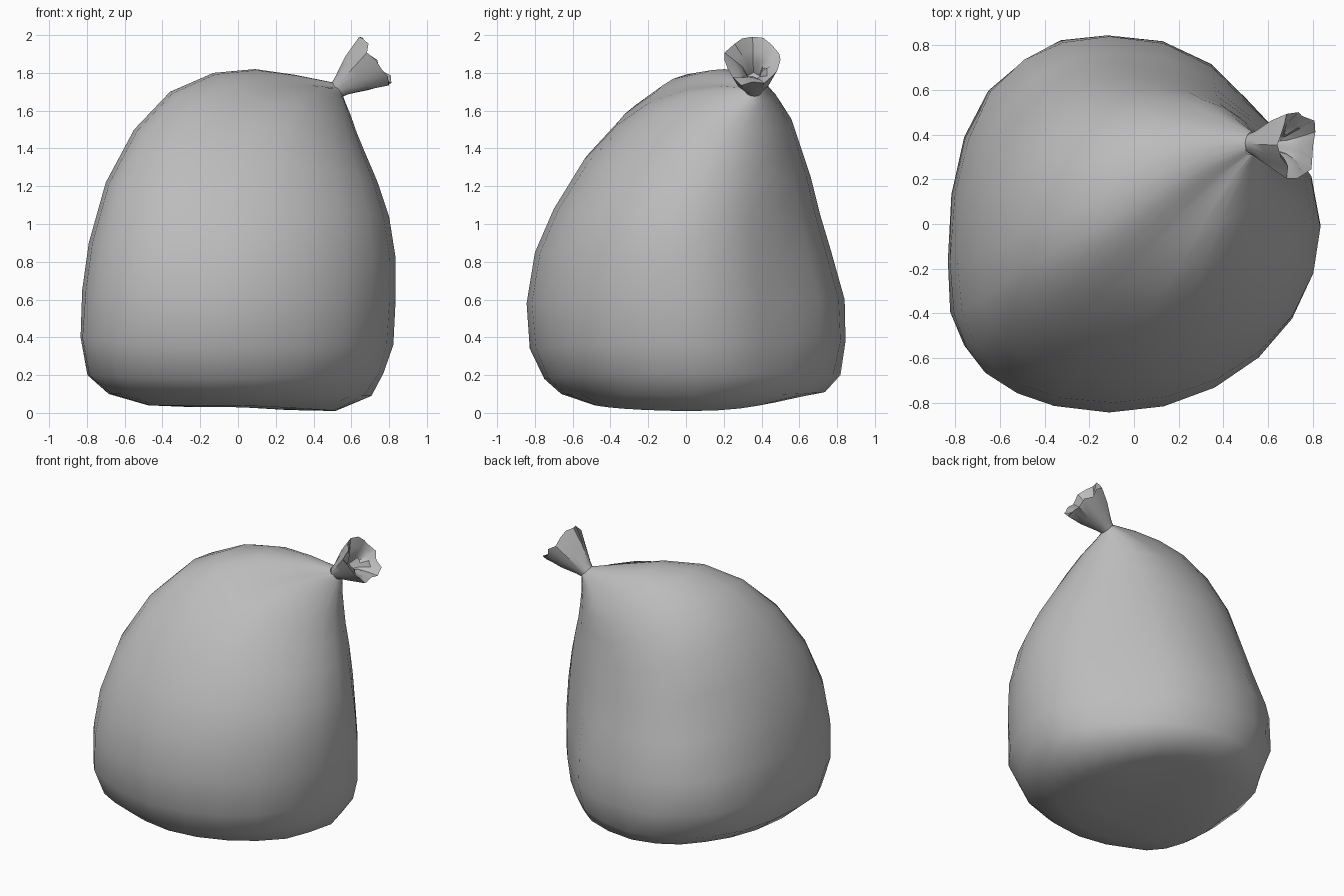
import bpy, bmesh, math, random
from mathutils import Vector

random.seed(4)
SEG = 24
PLEATS = 16

cube = bpy.data.objects.get("Cube")
if cube:
    bpy.data.objects.remove(cube)

grey = bpy.data.materials.new("grey plastic")
grey.use_nodes = True
colour = (0.5, 0.5, 0.5, 1)
grey.diffuse_color = colour
grey.node_tree.nodes["Principled BSDF"].inputs["Base Color"].default_value = colour


def loft(name, rings, angle, cap_first=False, cap_last=False):
    """Skin a stack of closed rings and shade it smooth."""
    bm = bmesh.new()
    rows = [[bm.verts.new(p) for p in ring] for ring in rings]
    for low, high in zip(rows, rows[1:]):
        n = len(low)
        for i in range(n):
            j = (i + 1) % n
            bm.faces.new((low[i], low[j], high[j], high[i]))
    caps = []
    if cap_first:
        caps.append(bm.faces.new(rows[0][::-1]))
    if cap_last:
        caps.append(bm.faces.new(rows[-1]))
    bmesh.ops.poke(bm, faces=caps)
    mesh = bpy.data.meshes.new(name)
    bm.to_mesh(mesh)
    bm.free()
    mesh.materials.append(grey)
    obj = bpy.data.objects.new(name, mesh)
    bpy.context.collection.objects.link(obj)
    bpy.ops.object.select_all(action="DESELECT")
    obj.select_set(True)
    bpy.context.view_layer.objects.active = obj
    bpy.ops.object.shade_smooth_by_angle(angle=math.radians(angle))


# Bag body: each tilted ring is given by its low-x, high-x, front and back points
outline = [
    ((-.48, .04), (.52, .01), (-.48, .04), (.55, .08)),
    ((-.68, .10), (.70, .09), (-.66, .10), (.74, .11)),
    ((-.80, .20), (.78, .21), (-.76, .18), (.81, .20)),
    ((-.835, .40), (.83, .36), (-.83, .34), (.84, .38)),
    ((-.825, .65), (.835, .60), (-.845, .58), (.84, .60)),
    ((-.79, .90), (.835, .82), (-.80, .85), (.77, .85)),
    ((-.70, 1.22), (.80, 1.04), (-.70, 1.08), (.71, 1.05)),
    ((-.55, 1.50), (.74, 1.22), (-.54, 1.34), (.66, 1.25)),
    ((-.36, 1.70), (.68, 1.36), (-.37, 1.52), (.61, 1.40)),
    ((-.13, 1.80), (.63, 1.48), (-.20, 1.64), (.57, 1.52)),
    ((.09, 1.82), (.595, 1.58), (0, 1.71), (.51, 1.61)),
    ((.30, 1.79), (.57, 1.64), (.18, 1.73), (.46, 1.67)),
    ((.50, 1.75), (.555, 1.68), (.31, 1.72), (.41, 1.715)),
]

# Soft dents (negative for bulges): angle, height, angular width, height spread, depth
dents = [(42, .6, 18, .6, .085), (135, 1.0, 18, .22, .045),
         (134, .5, 16, .2, -.04), (132, .06, 26, .12, .09),
         (240, .15, 12, .1, .03), (248, .3, 14, .4, .025)]


def body_ring(left, right, front, back):
    ring = []
    mid_x = left[0] + .43 * (right[0] - left[0])
    for i in range(SEG):
        a = 2 * math.pi * i / SEG
        c, s = math.cos(a), math.sin(a)
        side = right if c > 0 else left
        end = back if s > 0 else front
        # boxier on the low-x front corner, rounder elsewhere
        power = 1 if c > 0 else (.92 if s > 0 else .78)
        mid_y = front[0] + (.5 - .1 * max(0, -c)) * (back[0] - front[0])
        x = mid_x + abs(c) ** power * (side[0] - mid_x)
        y = mid_y + abs(s) ** power * (end[0] - mid_y)
        z = end[1] + abs(c) ** 1.5 * (side[1] - end[1])
        k = 1
        for angle, height, width, spread, depth in dents:
            d = (math.degrees(a) - angle + 180) % 360 - 180
            k -= depth * math.exp(-(d / width) ** 2 - ((z - height) / spread) ** 2)
        if z < .5:
            k += random.uniform(-.012, .012)
        ring.append(Vector((mid_x + (x - mid_x) * k, mid_y + (y - mid_y) * k, z)))
    return ring


body_rings = [body_ring(*row) for row in outline]
base_centre = Vector((.02, .02, .02))
base = [base_centre + (p - base_centre) * .5 for p in body_rings[0]]
loft("bag_body", [base] + body_rings, 50, cap_first=True)

# Gathered top: a pleated funnel leaning out from the neck, folded in at the mouth
axis = Vector((.8, 0, .6))
across = Vector((0, 1, 0))
upward = Vector((-.6, 0, .8))
neck = Vector((.53, .36, 1.715))


def frill_ring(along, radius, pleat, ragged):
    ring = []
    for i in range(PLEATS):
        a = 2 * math.pi * i / PLEATS
        wave = 1 + pleat * math.sin(5 * a) + random.uniform(-1, 1) * pleat * .6
        reach = along + ragged * (random.uniform(-1, 1) + 1.2 * max(0, math.sin(a)) ** 4
                                  + abs(math.cos(a)))
        ring.append(neck + axis * reach + across * (math.cos(a) * radius * wave - along * .03)
                    + upward * math.sin(a) * radius * wave)
    return ring


loft("gathered_top", [frill_ring(-.01, .045, 0, 0), frill_ring(.03, .058, .05, 0),
                      frill_ring(.13, .105, .07, .005), frill_ring(.235, .148, .07, .022),
                      frill_ring(.2, .095, .12, .015), frill_ring(.16, .05, .15, .01),
                      frill_ring(.1, .03, .1, 0)], 35, cap_last=True)
